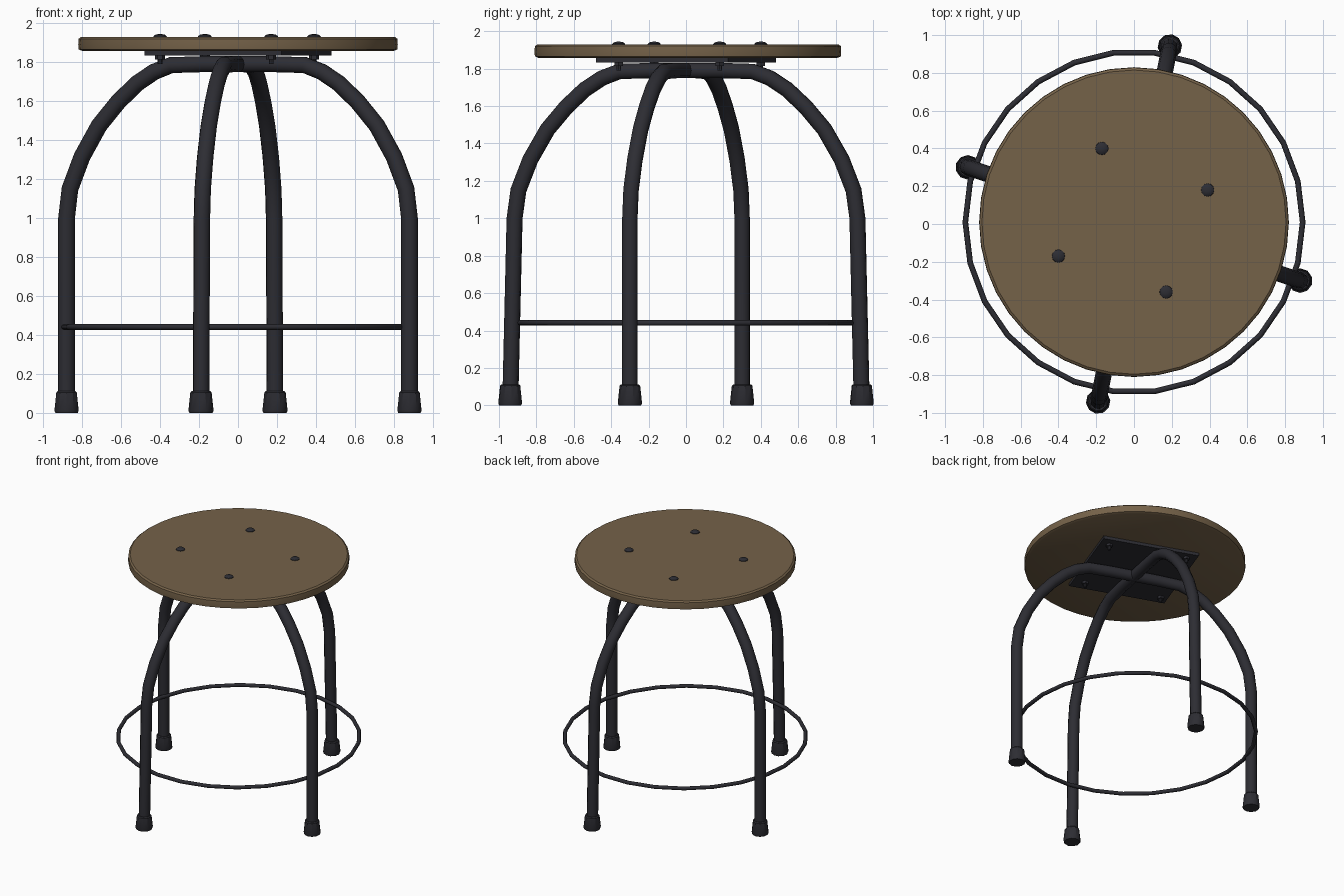
import bpy, bmesh, math
from mathutils import Vector

if "Cube" in bpy.data.objects:
    bpy.data.objects.remove(bpy.data.objects["Cube"])


def material(name, rgb):
    m = bpy.data.materials.new(name)
    m.diffuse_color = (*rgb, 1)
    m.use_nodes = True
    m.node_tree.nodes["Principled BSDF"].inputs["Base Color"].default_value = m.diffuse_color
    return m


WOOD = material("brown wood", (0.178, 0.122, 0.066))
METAL = material("dark metal", (0.026, 0.026, 0.033))


def finish(bm, name, mat, angle=35):
    bmesh.ops.recalc_face_normals(bm, faces=bm.faces[:])
    me = bpy.data.meshes.new(name)
    bm.to_mesh(me)
    bm.free()
    me.materials.append(mat)
    ob = bpy.data.objects.new(name, me)
    bpy.context.collection.objects.link(ob)
    bpy.ops.object.select_all(action='DESELECT')
    ob.select_set(True)
    bpy.context.view_layer.objects.active = ob
    bpy.ops.object.shade_smooth_by_angle(angle=math.radians(angle))
    return ob


def lathe(name, profile, sides, loc, mat, rot=0.0):
    """Stack of (radius, z) rings, capped at both ends."""
    bm = bmesh.new()
    rings = [[bm.verts.new((loc[0] + r * math.cos(rot + 2 * math.pi * i / sides),
                            loc[1] + r * math.sin(rot + 2 * math.pi * i / sides), z))
              for i in range(sides)] for r, z in profile]
    for a, b in zip(rings, rings[1:]):
        for i in range(sides):
            j = (i + 1) % sides
            bm.faces.new((a[i], a[j], b[j], b[i]))
    bm.faces.new(rings[0][::-1])
    bm.faces.new(rings[-1])
    return finish(bm, name, mat)


def tube(name, path, normal, radius, sides, mat, closed=False):
    """Round tube along a flat path; normal is the path plane's normal."""
    bm = bmesh.new()
    n, count, rings = Vector(normal).normalized(), len(path), []
    for k, p in enumerate(path):
        a = path[(k - 1) % count] if closed else path[max(k - 1, 0)]
        b = path[(k + 1) % count] if closed else path[min(k + 1, count - 1)]
        side = (b - a).normalized().cross(n)
        rings.append([bm.verts.new(p + radius * (math.cos(t) * n + math.sin(t) * side))
                      for t in (2 * math.pi * i / sides for i in range(sides))])
    for k in range(count if closed else count - 1):
        a, b = rings[k], rings[(k + 1) % count]
        for i in range(sides):
            j = (i + 1) % sides
            bm.faces.new((a[i], a[j], b[j], b[i]))
    if not closed:
        bm.faces.new(rings[0])
        bm.faces.new(rings[-1])
    return finish(bm, name, mat, 50)


# Seat: round board with softened rims
lathe("seat", [(0.80, 1.858), (0.818, 1.866), (0.82, 1.89), (0.818, 1.92), (0.805, 1.93)],
      40, (0, 0.01), WOOD)

# Two crossing leg arches: half profile of (fraction of reach, height)
half = [(1, 0.03), (1, 1.0), (0.98, 1.15), (0.91, 1.315), (0.81, 1.475),
        (0.70, 1.595), (0.59, 1.69), (0.49, 1.75), (0.39, 1.785), (0.2, 1.79)]
for name, x, y, lean in (("side_leg_arch", 0.88, -0.30, 0.0),
                         ("front_back_leg_arch", 0.19, 0.94, 0.025)):
    def point(s, z, sign):
        f = sign * s * (1 - lean * min(z, 1.1))
        return Vector((x * f, y * f, z))
    path = [point(s, z, -1) for s, z in half] + [point(s, z, 1) for s, z in reversed(half)]
    tube(name, path, (-y, x, 0), 0.043, 10, METAL)
    for sign in (-1, 1):
        # Flared foot caps
        lathe(name + "_foot", [(0.060, 0.0), (0.065, 0.012), (0.055, 0.105), (0.048, 0.112)],
              10, (sign * x, sign * y), METAL, math.atan2(y, x))

# Foot ring
ring = [Vector((0.893 * math.cos(2 * math.pi * i / 26),
                0.01 + 0.903 * math.sin(2 * math.pi * i / 26), 0.441)) for i in range(26)]
tube("foot_ring", ring, (0, 0, 1), 0.015, 8, METAL, closed=True)

# Square mounting plate under the seat
lathe("mounting_plate", [(0.53, 1.834), (0.53, 1.859)], 4, (0, 0), METAL, math.radians(25))

# Bolts: domed head above, nut and shank below
for bx, by in ((-0.17, 0.40), (0.39, 0.18), (-0.40, -0.17), (0.17, -0.36)):
    lathe("bolt_head", [(0.036, 1.925), (0.034, 1.934), (0.024, 1.941), (0.010, 1.944)],
          12, (bx, by), METAL)
    lathe("bolt_nut", [(0.026, 1.815), (0.026, 1.836)], 6, (bx, by), METAL)
    lathe("bolt_shank", [(0.012, 1.79), (0.012, 1.927)], 8, (bx, by), METAL)
